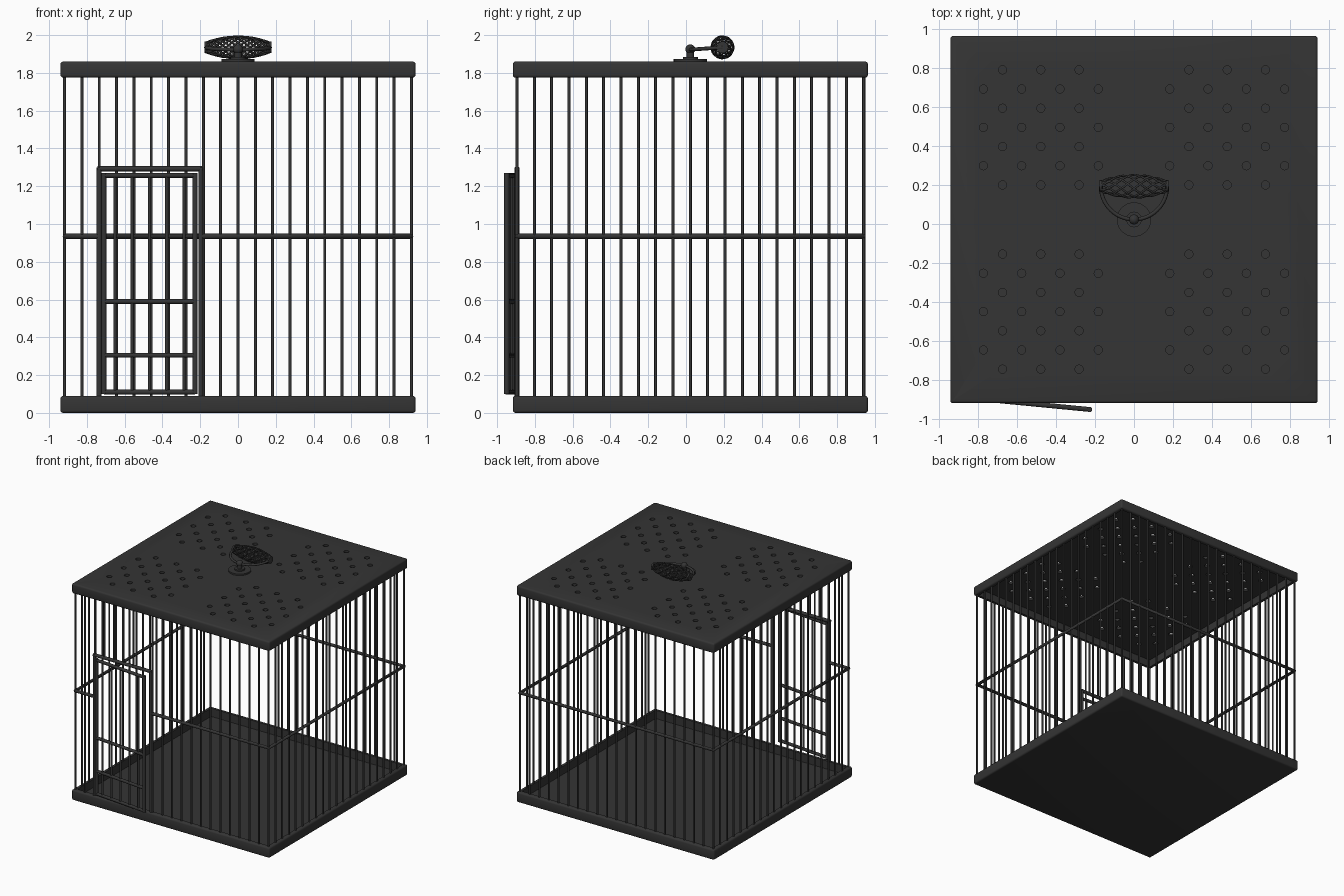
import bpy, bmesh
from math import sin, cos, pi, radians
from mathutils import Vector, Matrix

if "Cube" in bpy.data.objects:
    bpy.data.objects.remove(bpy.data.objects["Cube"])

CY = 0.023          # centre of the cage in y (open door sticks out in front)
HALF = 0.94         # half width of the trays
BAR = 0.918         # half width of the bar square
STEP = BAR / 10

iron = bpy.data.materials.new("dark_iron")
iron.diffuse_color = (0.035, 0.035, 0.035, 1)
iron.use_nodes = True
iron.node_tree.nodes["Principled BSDF"].inputs["Base Color"].default_value = iron.diffuse_color


def finish(bm, name, smooth=True):
    me = bpy.data.meshes.new(name)
    bmesh.ops.recalc_face_normals(bm, faces=bm.faces)
    bm.to_mesh(me)
    bm.free()
    ob = bpy.data.objects.new(name, me)
    bpy.context.collection.objects.link(ob)
    me.materials.append(iron)
    if smooth:
        bpy.ops.object.select_all(action='DESELECT')
        ob.select_set(True)
        bpy.context.view_layer.objects.active = ob
        bpy.ops.object.shade_smooth_by_angle(angle=radians(40))
    return ob


def rod(bm, a, b, r, sides=10):
    a, b = Vector(a), Vector(b)
    d = b - a
    m = Matrix.Translation((a + b) / 2) @ d.to_track_quat('Z', 'Y').to_matrix().to_4x4()
    bmesh.ops.create_cone(bm, cap_ends=True, segments=sides, radius1=r, radius2=r,
                          depth=d.length, matrix=m)


def box(bm, lo, hi):
    lo, hi = Vector(lo), Vector(hi)
    m = Matrix.Translation((lo + hi) / 2) @ Matrix.Diagonal((*(hi - lo), 1))
    return bmesh.ops.create_cube(bm, size=1, matrix=m)["verts"]


def wire(name, paths, r, cyclic=False):
    cu = bpy.data.curves.new(name, 'CURVE')
    cu.dimensions = '3D'
    cu.bevel_depth, cu.bevel_resolution, cu.use_fill_caps = r, 2, True
    for pts in paths:
        s = cu.splines.new('POLY')
        s.points.add(len(pts) - 1)
        for p, co in zip(s.points, pts):
            p.co = (*co, 1)
        s.use_cyclic_u = cyclic
    ob = bpy.data.objects.new(name, cu)
    cu.materials.append(iron)
    bpy.context.collection.objects.link(ob)
    return ob


def tray(name, z0, z1, open_up):
    # rounded slab hollowed from one side, leaving a rim and a thin plate
    bm = bmesh.new()
    box(bm, (-HALF, CY - HALF, z0), (HALF, CY + HALF, z1))
    bmesh.ops.bevel(bm, geom=bm.edges[:], offset=0.014, segments=3, profile=0.5, affect='EDGES')
    sign = 1 if open_up else -1
    bm.normal_update()
    face = max(bm.faces, key=lambda f: f.normal.z * sign * f.calc_area())
    bmesh.ops.inset_region(bm, faces=[face], thickness=0.025)
    low = bmesh.ops.extrude_discrete_faces(bm, faces=[face])["faces"][0]
    bmesh.ops.translate(bm, verts=low.verts[:], vec=(0, 0, -sign * (z1 - z0 - 0.02)))
    return finish(bm, name)


# floor tray and roof
tray("floor_tray", 0, 0.09, True)
roof = tray("roof", 1.775, 1.86, False)

# ventilation holes, staggered rows mirrored into four quadrants
bm = bmesh.new()
for row in range(7):
    xs = [0.183 + 0.098 * k for k in range(7) if k % 2 != row % 2]
    for x in xs:
        for sx in (-1, 1):
            for sy in (-1, 1):
                y = CY + sy * (0.177 + 0.0982 * row)
                rod(bm, (sx * x, y, 1.81), (sx * x, y, 1.9), 0.021, 16)
cutter = finish(bm, "hole_cutter", False)
cutter.hide_render = True
cutter.hide_set(True)
mod = roof.modifiers.new("holes", 'BOOLEAN')
mod.object, mod.operation, mod.solver = cutter, 'DIFFERENCE', 'EXACT'

# vertical bars; the front row stops above the doorway
bm = bmesh.new()
for i in range(-10, 11):
    t = i * STEP
    doorway = -0.73 < t < -0.2
    rod(bm, (t, CY - BAR, 1.29 if doorway else 0.03), (t, CY - BAR, 1.83), 0.008)
    rod(bm, (t, CY + BAR, 0.03), (t, CY + BAR, 1.83), 0.008)
    if abs(i) < 10:
        for s in (-1, 1):
            rod(bm, (s * BAR, CY + t, 0.03), (s * BAR, CY + t, 1.83), 0.008)
finish(bm, "cage_bars")

# middle rail around the cage, open at the doorway
f, b, z = CY - BAR, CY + BAR, 0.935
wire("middle_rail", [[(-0.735, f, z), (-BAR, f, z), (-BAR, b, z), (BAR, b, z),
                      (BAR, f, z), (-0.195, f, z)]], 0.014)

# doorway frame
bm = bmesh.new()
for x in (-0.735, -0.197):
    rod(bm, (x, f, 0.03), (x, f, 1.3), 0.014)
rod(bm, (-0.745, f, 1.292), (-0.187, f, 1.292), 0.014)
finish(bm, "doorway_frame")

# door, built from its hinge line and swung slightly open
bm = bmesh.new()
W = 0.485
for x in (0, W):
    rod(bm, (x, 0, 0.1), (x, 0, 1.27), 0.014)
for z in (0.11, 0.305, 0.59, 1.257):
    rod(bm, (0, 0, z), (W, 0, z), 0.013)
for k in range(5):
    x = W / 2 + (k - 2) * STEP
    rod(bm, (x, 0, 0.11), (x, 0, 1.257), 0.009)
door = finish(bm, "door")
door.location = (-0.71, f - 0.008, 0)
door.rotation_euler.z = radians(-5.5)

# swivel base on the roof
bm = bmesh.new()
rod(bm, (0, CY, 1.855), (0, CY, 1.873), 0.088, 32)
rod(bm, (0, CY, 1.87), (0, CY, 1.885), 0.04, 24)
rod(bm, (0, CY, 1.88), (0, CY, 1.935), 0.02, 16)
bmesh.ops.create_uvsphere(bm, u_segments=16, v_segments=8, radius=0.026,
                          matrix=Matrix.Translation((0, CY, 1.925)))
finish(bm, "swivel_base")

# half-round bail
HY, HZ, L = 0.193, 1.935, 0.17
bail = [(L * cos(a), HY - L * sin(a), HZ - 0.012 * sin(a))
        for a in (pi * k / 24 for k in range(25))]
wire("handle_bail", [bail], 0.01)

# woven barrel grip of crossing helices
paths = []
for d in (-1, 1):
    for k in range(7):
        pts = []
        for j in range(33):
            u = j / 16 - 1
            r = 0.026 + 0.032 * (1 - u * u)
            a = 2 * pi * k / 7 + d * u * 0.75 * pi
            pts.append((u * L, HY + r * cos(a), HZ + r * sin(a)))
        paths.append(pts)
wire("woven_grip", paths, 0.0055)

# grip end caps
bm = bmesh.new()
for s in (-1, 1):
    rod(bm, (s * 0.164, HY, HZ), (s * 0.177, HY, HZ), 0.031, 20)
finish(bm, "grip_end_caps")
